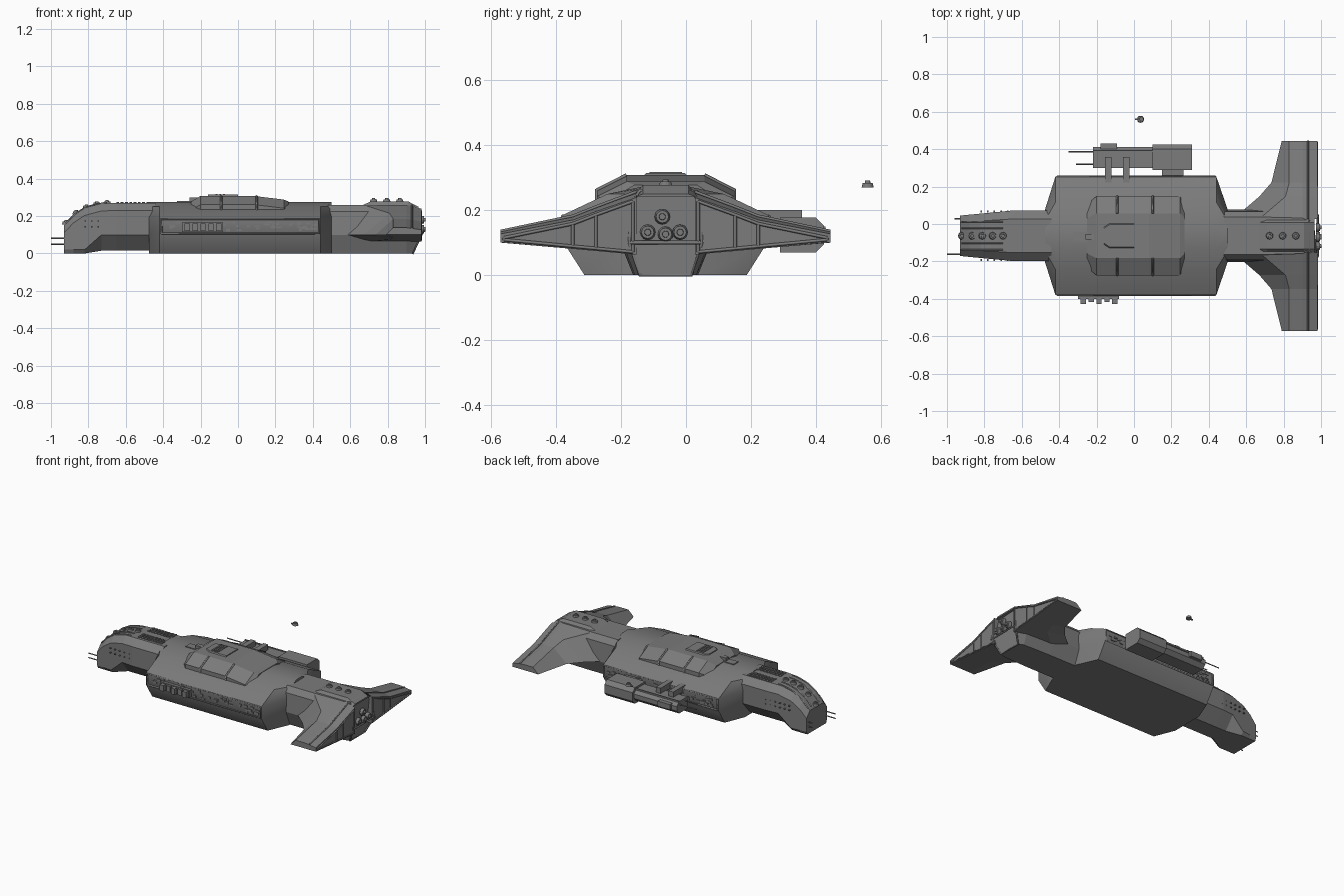
import bpy, bmesh, random
from math import pi
from mathutils import Matrix, Vector

random.seed(4)
MID = -.063  # y of the ship's centreline
SIDES = {"left": 1, "right": -1}
if "Cube" in bpy.data.objects:
    bpy.data.objects.remove(bpy.data.objects["Cube"])

hull_grey = bpy.data.materials.new("hull grey")
hull_grey.use_nodes = True
grey_value = (.2, .2, .2, 1)
hull_grey.diffuse_color = grey_value
hull_grey.node_tree.nodes["Principled BSDF"].inputs["Base Color"].default_value = grey_value


def link(name, data):
    data.materials.append(hull_grey)
    part = bpy.data.objects.new(name, data)
    bpy.context.collection.objects.link(part)
    return part


def finish(name, bm):
    bmesh.ops.recalc_face_normals(bm, faces=bm.faces)
    mesh = bpy.data.meshes.new(name)
    bm.to_mesh(mesh)
    bm.free()
    return link(name, mesh)


def loft(name, rings):
    """Skin a row of matching closed rings and cap both ends."""
    bm = bmesh.new()
    rows = [[bm.verts.new(point) for point in ring] for ring in rings]
    count = len(rows[0])
    for here, there in zip(rows, rows[1:]):
        for i in range(count):
            j = (i + 1) % count
            bm.faces.new((here[i], here[j], there[j], there[i]))
    bm.faces.new(rows[0])
    bm.faces.new(rows[-1])
    return finish(name, bm)


def hull(name, sections):
    """Loft half profiles of (half width, z) along x, mirrored on the centreline."""
    rings = []
    for x, profile in sections:
        left = [(x, MID + half, z) for half, z in profile]
        right = [(x, MID - half, z) for half, z in reversed(profile)]
        rings.append(left + right)
    return loft(name, rings)


def boxes(name, corner_pairs):
    bm = bmesh.new()
    for low, high in corner_pairs:
        low, high = Vector(low), Vector(high)
        place = Matrix.Translation((low + high) / 2)
        bmesh.ops.create_cube(bm, size=1, matrix=place @ Matrix.Diagonal(high - low).to_4x4())
    return finish(name, bm)


def tubes(name, paths, radius):
    """Square bars swept along straight-sided paths."""
    curve = bpy.data.curves.new(name, "CURVE")
    curve.dimensions = "3D"
    curve.bevel_depth = radius
    curve.bevel_resolution = 0
    curve.use_fill_caps = True
    for path in paths:
        spline = curve.splines.new("POLY")
        spline.points.add(len(path) - 1)
        for point, place in zip(spline.points, path):
            point.co = (*place, 1)
    return link(name, curve)


def stacked_discs(name, places, radius, axis="Z"):
    """A wide disc with a smaller one on top, at each place."""
    bm = bmesh.new()
    turn = Matrix.Rotation(pi / 2, 4, "Y") if axis == "X" else Matrix()
    for place in places:
        for width, lift in ((radius, 0), (radius / 2, radius / 3)):
            shift = turn @ Matrix.Translation((0, 0, lift))
            bmesh.ops.create_cone(bm, cap_ends=True, segments=12, radius1=width, radius2=width * .8,
                                  depth=radius * .8, matrix=Matrix.Translation(place) @ shift)
    return finish(name, bm)


# Main hull, with arched roof, tapered ends and chamfered belly
flank = .317
wide = [(.06, .275), (.18, .25), (flank, .185), (flank, .105), (.25, 0)]
narrow = [(half * .45, z) for half, z in wide]
main_hull = hull("main_hull", [(-.475, narrow), (-.42, wide), (.44, wide), (.5, narrow)])
bpy.context.view_layer.objects.active = main_hull
main_hull.select_set(True)
bpy.ops.object.shade_smooth_by_angle(angle=.6)


# Forward neck, curving down into the nose
def droop(x):
    return max(0, (-.65 - x) / .28)


def nose_roof(x):
    return .27 - .12 * droop(x) ** 3


def nose_profile(x):
    roof, slim = nose_roof(x), 1 - .2 * droop(x)
    chin = droop(x) > .5
    side_foot, keel_half, keel = (.02, .1, 0) if chin else (.1, .06, .015)
    return [(.09 * slim, roof), (.135 * slim, roof - .04), (.135 * slim, side_foot), (keel_half, keel)]


hull("nose", [(x, nose_profile(x)) for x in (-.44, -.65, -.73, -.82, -.88, -.93)])

# Stern body, whose end face leans in above and below
stern_half = [(.1, .26), (.13, .225), (.14, .1), (.1, 0)]
stern_rings = []
for x, slim, lean in ((.48, 1, 0), (.7, 1, 0), (.9, .95, 0), (.985, .8, 3)):
    left = [(x - lean * (z - .13) ** 2, half * slim, z) for half, z in stern_half]
    right = [(px, -half, z) for px, half, z in reversed(left)]
    stern_rings.append([(px, MID + y, z) for px, y, z in left + right])
loft("stern", stern_rings)
hull("stern_roof", [(x, [(.07, z), (.1, .24)]) for x, z in ((.67, .26), (.71, .278), (.91, .278), (.965, .25))])

# Engine frame and nozzles
end_ring = stern_rings[-1]
tubes("engine_frame", [end_ring + end_ring[:1], [end_ring[2], end_ring[-3]]], .006)
cluster = [(-.055, .132), (0, .126), (.045, .132), (-.01, .18)]
stacked_discs("engine_nozzles", [(.984, MID + y, z) for y, z in cluster], .024, "X")

# Swept wings: half span, leading edge x, ridge z
TAIL = .98
stations = [(.09, .53, .26), (.21, .67, .215), (.285, .735, .185), (.508, .79, .138)]
for side, s in SIDES.items():
    rings, upper, lower, crease = [], [], [], []
    for half, lead, ridge in stations:
        y = MID + s * half
        top, foot = ridge * .92, .055 + half * .09
        peak = min(lead + .14, .83)
        rings.append([(lead, y, .1), (peak, y, ridge), (.9, y, ridge), (TAIL, y, top), (TAIL, y, foot), (peak, y, foot)])
        inset = MID + s * (half * .95 + .015)
        upper.append((TAIL, inset, top - .012))
        lower.append((TAIL, inset, foot + .008))
        crease.append((.93, y, ridge - .003))
    loft(side + "_wing", rings)
    posts = [list(pair) for pair in zip(upper, lower)]
    tubes(side + "_wing_frame", [upper, lower, crease] + posts, .005)

# Superstructure on the roof
deck = [(.12, .308), (.212, .262), (.212, .22)]
sloped = [(half, z - .02) for half, z in deck]
cap = [(half * .8, z - .03) for half, z in deck]
hull("superstructure", [(-.25, cap), (-.2, deck), (.08, deck), (.245, sloped), (.27, cap)])
hull("roof_plate", [(x, [(half, .314), (half + .015, .3)]) for x, half in ((-.16, .04), (-.13, .06), (0, .06))])
tubes("superstructure_ribs", [[(x, MID + s * half, z) for half, z in deck]
                              for x in (-.09, .1) for s in SIDES.values()], .006)
boxes("bridge", [((-.325, MID - .03, .26), (-.2, MID + .02, .28)), ((-.26, MID - .02, .27), (-.2, MID + .01, .3))])
slats = [-.12, -.1, -.08]
boxes("roof_slats", [((x, MID - .05, .31), (x + .01, MID + .05, .318)) for x in slats])

# Side galleries: framed strips with machinery between the rails
rails, machinery = [], []
for s in SIDES.values():
    y = MID + s * flank
    corners = [(-.41, y, .107), (.435, y, .107), (.435, y, .183), (-.41, y, .183)]
    rails.append(corners + corners[:1])
    for i in range(60):
        low = Vector((random.uniform(-.39, .4), y, random.uniform(.118, .16)))
        depth = Vector((0, random.uniform(.002, .006), 0))
        size = Vector((random.uniform(.01, .03), 0, random.uniform(.005, .015)))
        machinery.append((low - depth, low + depth + size))
tubes("gallery_rails", rails, .006)
boxes("gallery_machinery", machinery)

# Docking machinery on the right flank
docking = [((-.3, -.4, .115), (-.08, -.37, .165))]
for i in range(5):
    x = -.285 + i * .042
    docking.append(((x, -.428 + .012 * (i % 2), .12), (x + .028, -.39, .16)))
boxes("docking_machinery", docking)


# Pod carried on struts at the left flank
def pod(name, ends, inner, outer, foot, top):
    bevel = .025
    ring = [(inner, foot), (inner, top), (outer - bevel, top), (outer, top - bevel),
            (outer, foot + bevel), (outer - bevel, foot)]
    loft(name, [[(x, y, z) for y, z in ring] for x in ends])


pod("pod_front", (-.22, .11), .3, .412, .085, .165)
pod("pod_rear", (.1, .31), .29, .425, .07, .178)
struts = [((.15, .24, .1), (.265, .3, .165))]
for x in (-.155, -.06):
    struts.append(((x, .215, .16), (x + .035, .357, .2)))
boxes("pod_struts", struts)
boxes("pod_turret", [((-.18, .39, .115), (-.09, .43, .15)), ((-.22, .385, .16), (.1, .393, .17))])

# Guns on the pod and the nose
pod_guns = [[(x, y, .145), (-.2, y, .145)] for x, y in ((-.35, .385), (-.31, .32))]
nose_guns = [[(x, MID + y, z), (-.9, MID + y, z)] for x, y in ((-1, -.1), (-.96, .09)) for z in (.05, .08)]
tubes("gun_barrels", pod_guns + nose_guns, .004)

# Turrets along the spine
bow_line = [-.92 + i * .055 for i in range(5)]
stern_line = [.725 + i * .07 for i in range(3)]
bow_places = [(x, MID, nose_roof(x)) for x in bow_line]
stacked_discs("spine_turrets", bow_places + [(x, MID, .28) for x in stern_line], .021)

# Neck missile cells, nose portholes and spine rails
cells, portholes, spine_rails = [], [], []
for s in SIDES.values():
    for i in range(8):
        for j in range(3):
            cell = Vector((-.65 + i * .023, MID + s * (.03 + j * .022), .265))
            cells.append((cell, cell + Vector((.015, .015, .01))))
    for i in range(6):
        for z in (.14, .17):
            hole = Vector((-.82 + i * .035, MID + s * .13, z))
            portholes.append((hole - Vector((0, .006, 0)), hole + Vector((.008, .006, .006))))
    for half in (.04, .075):
        spine_rails.append([(x, MID + s * half, nose_roof(x)) for x in bow_line])
boxes("missile_cells", cells)
boxes("portholes", portholes)
tubes("spine_rails", spine_rails, .005)

# Small escort craft hovering off the left side
stacked_discs("escort_craft", [(.035, .56, .277)], .019)
boxes("escort_prow", [((.005, .555, .27), (.035, .565, .276))])
